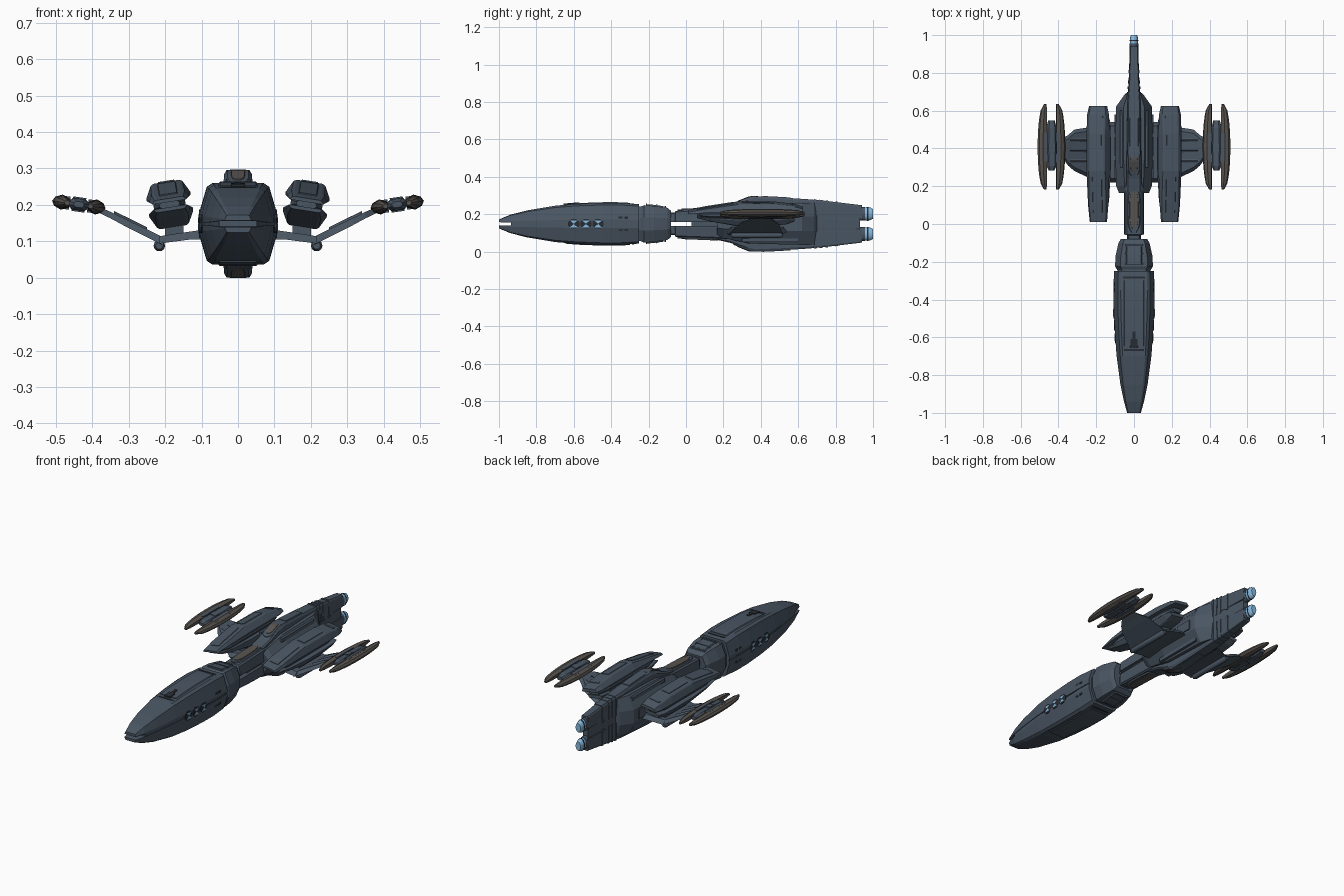
import bpy, bmesh, math
from mathutils import Matrix

if "Cube" in bpy.data.objects:
    bpy.data.objects.remove(bpy.data.objects["Cube"])

ZC = 0.148  # height of the ship's centre plane; parts are modelled around it


def material(name, rgb):
    m = bpy.data.materials.new(name)
    m.diffuse_color = (*rgb, 1)
    m.use_nodes = True
    m.node_tree.nodes["Principled BSDF"].inputs["Base Color"].default_value = m.diffuse_color
    return m


SLATE = material("slate hull", (0.068, 0.093, 0.125))
DARK = material("dark recess", (0.022, 0.026, 0.032))
BROWN = material("warm grey", (0.098, 0.088, 0.078))
BLUE = material("light blue glow", (0.25, 0.50, 0.76))


def finish(name, bm, mat, mx=False, mz=False, smooth=False):
    bmesh.ops.recalc_face_normals(bm, faces=bm.faces)
    me = bpy.data.meshes.new(name)
    bm.to_mesh(me)
    bm.free()
    me.materials.append(mat)
    ob = bpy.data.objects.new(name, me)
    bpy.context.collection.objects.link(ob)
    ob.location.z = ZC
    if mx or mz:
        mod = ob.modifiers.new("mirror", 'MIRROR')
        mod.use_axis = (mx, False, mz)
        mod.use_mirror_merge = False
    if smooth:
        bpy.context.view_layer.objects.active = ob
        ob.select_set(True)
        bpy.ops.object.shade_smooth_by_angle(angle=math.radians(40))
        ob.select_set(False)
    return ob


def loft(name, rings, mat, place=None, **kw):
    """Skin through closed rings of (x, y, z) points and cap the ends."""
    bm = bmesh.new()
    vs = [[bm.verts.new(p) for p in r] for r in rings]
    n = len(vs[0])
    for a, b in zip(vs, vs[1:]):
        for i in range(n):
            j = (i + 1) % n
            bm.faces.new((a[i], a[j], b[j], b[i]))
    bm.faces.new(vs[0])
    bm.faces.new(vs[-1])
    if place:
        bm.transform(place)
    return finish(name, bm, mat, **kw)


def box(name, c, s, mat, place=None, **kw):
    x, y, z = c
    a, b, d = s[0] / 2, s[1] / 2, s[2] / 2
    ring = lambda yy: [(x - a, yy, z - d), (x + a, yy, z - d), (x + a, yy, z + d), (x - a, yy, z + d)]
    return loft(name, [ring(y - b), ring(y + b)], mat, place, **kw)


def shell(y, w, t, zb, zt):
    """Half-hull section: wide at the base, narrow chamfered top."""
    h = zt - zb
    half = [(w, zb), (w, zb + h * .18), (t, zt - h * .1), (t * .82, zt)]
    return [(x, y, z) for x, z in half] + [(-x, y, z) for x, z in reversed(half)]


def octo(y, w, t, h):
    q = [(w, h * .35), (t, h), (-t, h), (-w, h * .35)]
    return [(x, y, z) for x, z in q] + [(-x, y, -z) for x, z in q]


def interp(table, col):
    def f(y):
        for a, b in zip(table, table[1:]):
            if y <= b[0]:
                k = (y - a[0]) / (b[0] - a[0])
                return a[col] + k * (b[col] - a[col])
        return table[-1][col]
    return f


def strip(name, y0, y1, w, surf, mat, lift=.004, oval=False, n=10, **kw):
    """Thin plate lying on a surface height function."""
    rings = []
    for i in range(n + 1):
        k = i / n
        y = y0 + k * (y1 - y0)
        ww = w * max(.35, (1 - abs(2 * k - 1) ** 4) ** .5) if oval else w
        z = surf(y)
        rings.append([(-ww, y, z - .004), (ww, y, z - .004), (ww * .85, y, z + lift), (-ww * .85, y, z + lift)])
    return loft(name, rings, mat, **kw)


def tilted(x, z, deg, y=0):
    return Matrix.Translation((x, y, z)) @ Matrix.Rotation(math.radians(-deg), 4, 'Y')


# --- Head: two jaws around a core (y, width, top width, base, top)
JAW = [(-1, .036, .031, .009, .024), (-.94, .053, .044, .008, .049), (-.85, .072, .058, .005, .072),
       (-.7, .092, .073, .003, .097), (-.58, .101, .08, .003, .107), (-.45, .107, .085, .003, .112),
       (-.35, .109, .086, .003, .112), (-.25, .106, .083, .003, .105)]
jaw_w, jaw_z = interp(JAW, 1), interp(JAW, 4)
loft("head_jaw", [shell(*r) for r in JAW], SLATE, mz=True)
loft("head_core", [octo(y, jaw_w(y) * .96, jaw_w(y) * .96, .02) for y in (-.935, -.85, -.7, -.5, -.35, -.25)], SLATE)
strip("head_top_panel", -.645, -.30, .058, jaw_z, SLATE, mz=True)
strip("head_rear_slot", -.288, -.278, .064, jaw_z, DARK, n=2, lift=.002, mz=True)
strip("head_front_slot", -.672, -.662, .058, jaw_z, DARK, n=2, lift=.002)
strip("head_hatch", -.655, -.61, .022, jaw_z, DARK, lift=.008, n=3)
strip("head_hatch_neck", -.61, -.57, .009, jaw_z, DARK, lift=.008, n=3)
# Side windows: dark frames with paired triangular panes
for i, y in enumerate((-.6, -.535, -.47)):
    w = jaw_w(y)
    frame = lambda x: [(x, y + .032 * math.cos(a * math.pi / 4 + .393), .028 * math.sin(a * math.pi / 4 + .393))
                       for a in range(8)]
    loft(f"window_frame_{i}", [frame(w - .009), frame(w + .002)], DARK, mx=True)
    for s in (1, -1):
        tri = lambda x: [(x, y - .02, s * .018), (x, y + .02, s * .018), (x, y, s * .001)]
        loft(f"window_pane_{i}_{'upper' if s > 0 else 'lower'}", [tri(w), tri(w + .004)], BLUE, mx=True)
for i, y in enumerate((-.35, -.32)):
    box(f"side_vent_{i}", (.1, y, .033), (.014, .02, .012), DARK, mx=True, mz=True)

# --- Collar behind the head
COLLAR = [(-.25, .084, .06, .088), (-.225, .1, .072, .1), (-.17, .098, .07, .096),
          (-.1, .082, .058, .086), (-.08, .07, .05, .07)]
loft("collar", [octo(*r) for r in COLLAR], SLATE)
col_z = interp(COLLAR, 3)
strip("collar_top_panel", -.21, -.12, .045, col_z, SLATE, lift=.006, n=3, mz=True)
for i, y in enumerate((-.215, -.16, -.115)):
    strip(f"collar_step_{i}", y, y + .007, .05, col_z, SLATE, lift=.009, n=1, mz=True)
loft("collar_ring", [octo(y, .088, .064, .092) for y in (-.252, -.238)], SLATE)

# --- Neck: an upper and a lower beam with a long oval inlay
loft("neck_beam", [shell(y, w, w * .9, .01, z) for y, w, z in
                   ((-.09, .036, .06), (-.06, .036, .06), (-.055, .052, .07), (.15, .052, .078), (.3, .052, .086))],
     SLATE, mz=True)
box("neck_core", (0, .13, 0), (.07, .2, .06), SLATE)
neck_z = lambda y: .072 + .04 * max(0, y + .055)
strip("neck_inlay_rim", -.045, .195, .036, neck_z, SLATE, lift=.005, oval=True, mz=True)
strip("neck_inlay", -.025, .175, .026, neck_z, BROWN, lift=.008, oval=True, mz=True)

# --- Engine hull and dorsal / ventral spine
HULL = [(.165, .08, .045, .06), (.2, .094, .05, .075), (.34, .098, .055, .105),
        (.62, .096, .055, .112), (.685, .05, .035, .112), (.7, .032, .024, .105)]
loft("engine_hull", [octo(*r) for r in HULL], SLATE)
SPINE = [(.17, .042, .086), (.24, .042, .102), (.33, .041, .138), (.37, .04, .148),
         (.5, .038, .142), (.65, .036, .132), (.74, .029, .124), (.94, .022, .1)]
spine_z = interp(SPINE, 2)
loft("spine", [shell(y, w, w * .95, .03, z) for y, w, z in SPINE], SLATE, mz=True)
strip("spine_canopy_rim", .255, .385, .034, lambda y: min(spine_z(y), .144), SLATE, lift=.004, oval=True, n=13, mz=True)
strip("spine_canopy", .275, .365, .021, lambda y: min(spine_z(y), .141), BROWN, lift=.007, oval=True, mz=True)
strip("spine_panel", .41, .56, .026, spine_z, SLATE, lift=.003, n=3, mz=True)
loft("tail_web", [octo(.66, .035, .03, .06), octo(.93, .016, .014, .06)], SLATE)
for i, y in enumerate((.685, .715, .745, .8)):
    w = interp(SPINE, 1)(y) + .003
    loft(f"tail_rib_{i}", [shell(v, w, w * .94, .02, spine_z(v) + .003) for v in (y, y + .014)], SLATE, mz=True)
# Hull side panels and rails
for i, y in enumerate((.29, .41, .53)):
    box(f"hull_side_panel_{i}", (.094, y, 0), (.018, .1, .055), SLATE, mx=True)
box("hull_shoulder_rail", (.068, .45, .088), (.014, .3, .02), SLATE, mx=True, mz=True)


# --- Tail nozzles
def tube(name, prof, x, z, mat, n=16, sx=1, **kw):
    rings = [[(x + sx * r * math.cos(2 * math.pi * i / n), y, z + r * math.sin(2 * math.pi * i / n))
              for i in range(n)] for y, r in prof]
    return loft(name, rings, mat, smooth=True, **kw)


tube("nozzle_collar", [(.9, .037), (.956, .037)], 0, .054, SLATE, sx=.62, mz=True)
tube("nozzle_glow", [(.945, .033), (.97, .036), (.985, .034), (1, .026)], 0, .054, BLUE, sx=.62, mz=True)
tube("nozzle_band", [(.969, .0375), (.975, .0375)], 0, .054, DARK, sx=.62, mz=True)

# --- Clamshell pods beside the hull: two open shells around a core
POD = tilted(.188, .058, -9)
SHELL = [(.01, .046, .04, .002, .012), (.1, .054, .046, .008, .03), (.28, .061, .044, .013, .058),
         (.48, .061, .044, .013, .056), (.58, .058, .044, .012, .044), (.625, .048, .04, .012, .03)]
loft("pod_upper_shell", [shell(*r) for r in SHELL], SLATE, POD, mx=True)
loft("pod_lower_shell", [[(x, .33 + (y - .33) * .85, -z - .01) for x, y, z in shell(*r)] for r in SHELL],
     SLATE, POD, mx=True)
CORE = tilted(.188, .053, -9)
loft("pod_core", [octo(y, w, w * .75, h) for y, w, h in
                  ((.07, .028, .009), (.14, .044, .02), (.5, .044, .02), (.585, .03, .012))], SLATE, CORE, mx=True)
shell_z = interp(SHELL, 4)
for name, y0, y1, w in (("panel", .3, .47, .026), ("front_panel", .06, .25, .028), ("rear_bar", .56, .573, .034)):
    strip("pod_" + name, y0, y1, w, shell_z, SLATE, lift=.003, n=4, mx=True).data.transform(POD)
box("pod_mount", (.175, .38, -.012), (.05, .2, .04), SLATE, mx=True)


# --- Wings: (x, centre z, thickness, front y, rear y)
def wing(name, stations, mat=SLATE):
    loft(name, [[(x, a, z - t / 2), (x, a + .02, z + t / 2), (x, b - .02, z + t / 2), (x, b, z - t / 2)]
                for x, z, t, a, b in stations], mat, mx=True)


wing("inner_wing", [(.07, -.028, .03, .22, .54), (.13, -.032, .022, .22, .54), (.215, -.044, .02, .22, .52)])
wing("outer_wing", [(.205, -.048, .022, .22, .52), (.25, -.026, .022, .25, .51), (.315, .006, .02, .28, .5),
                    (.35, .024, .018, .31, .47), (.385, .04, .016, .36, .45)])
for i, y in enumerate((.335, .39, .445)):
    wing(f"wing_rib_{i}", [(.25, -.016, .014, y - .022, y + .022), (.34, .028, .014, y - .018, y + .018)])
tube("wing_hinge_tube", [(.24, .01), (.255, .016), (.5, .016), (.515, .01)], .216, -.06, SLATE, n=10, mx=True)

# --- Outer nacelles: two crescent blades around a small pod
NAC = tilted(.437, .053, 8, .408)


def blade(name, side):
    rings = []
    for i in range(15):
        k = -1 + i / 7
        c = max(0, 1 - k * k) ** .5
        w, h, a = .014 + .034 * c, .007 + .014 * c, .026
        sec = [(a, h * .6), (a + w * .45, h), (a + w * .85, h * .6), (a + w, 0)]
        sec += [(x, -z) for x, z in reversed(sec[:3])]
        rings.append([(side * x, k * .226, z) for x, z in sec])
    loft(name, rings, BROWN, NAC, mx=True)


blade("nacelle_outer_blade", 1)
blade("nacelle_inner_blade", -1)
loft("nacelle_pod", [octo(y, w, w * .6, h) for y, w, h in
                     ((-.125, .014, .008), (-.1, .026, .016), (.1, .027, .018), (.14, .017, .01))],
     SLATE, NAC, mx=True)
for i, y in enumerate((-.06, .05)):
    box(f"nacelle_strut_{i}", (0, y, 0), (.1, .045, .022), SLATE, NAC, mx=True)
box("nacelle_pod_band", (0, -.005, 0), (.036, .04, .04), SLATE, NAC, mx=True)
for s, nm in ((1, "outer"), (-1, "inner")):
    box(f"nacelle_{nm}_clamp", (s * .04, 0, 0), (.03, .15, .036), SLATE, NAC, mx=True)
